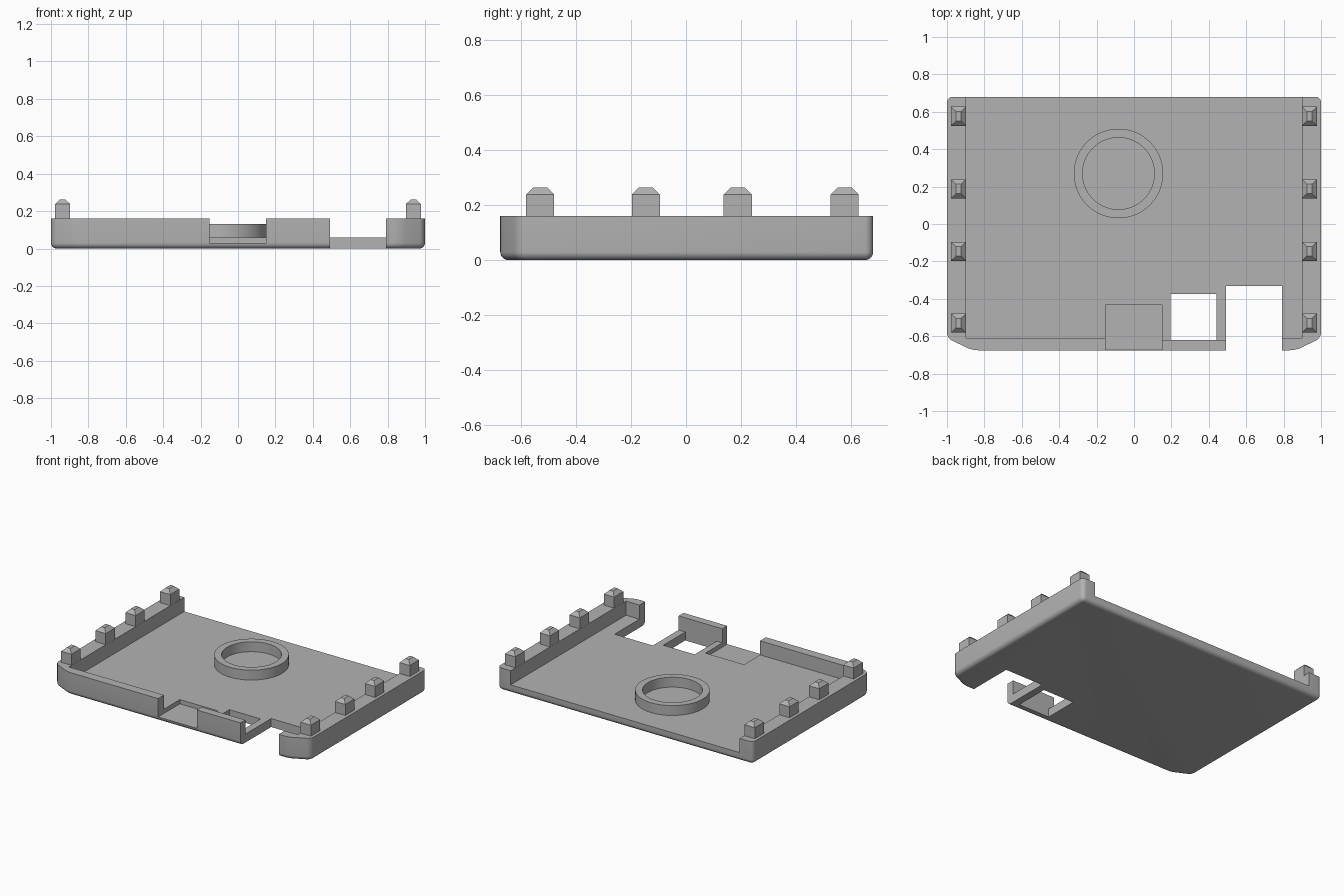
import bpy, bmesh, math
from mathutils import Matrix

cube = bpy.data.objects.get("Cube")
if cube:
    bpy.data.objects.remove(cube, do_unlink=True)

# One plain grey plastic
grey = bpy.data.materials.new("grey plastic")
grey.use_nodes = True
colour = (0.45, 0.45, 0.45, 1)
grey.diffuse_color = colour
grey.node_tree.nodes["Principled BSDF"].inputs["Base Color"].default_value = colour

FLOOR, RIM, BACK, FRONT = 0.06, 0.16, 0.68, -0.675


def make_object(name, bm):
    bmesh.ops.recalc_face_normals(bm, faces=bm.faces)
    mesh = bpy.data.meshes.new(name)
    bm.to_mesh(mesh)
    bm.free()
    mesh.materials.append(grey)
    ob = bpy.data.objects.new(name, mesh)
    bpy.context.collection.objects.link(ob)
    return ob


def smooth(ob):
    bpy.ops.object.select_all(action='DESELECT')
    ob.select_set(True)
    bpy.context.view_layer.objects.active = ob
    bpy.ops.object.shade_smooth_by_angle(angle=math.radians(35))


def cut(target, x0, x1, y0, y1, z0, z1):
    """Remove an axis-aligned block from the target."""
    bm = bmesh.new()
    place = Matrix.Translation(((x0 + x1) / 2, (y0 + y1) / 2, (z0 + z1) / 2))
    size = Matrix.Diagonal((x1 - x0, y1 - y0, z1 - z0, 1))
    bmesh.ops.create_cube(bm, size=1, matrix=place @ size)
    cutter = make_object("cutter", bm)
    cutter.hide_render = True
    mod = target.modifiers.new("cut", 'BOOLEAN')
    mod.operation = 'DIFFERENCE'
    mod.solver = 'EXACT'
    mod.object = cutter
    bpy.context.view_layer.objects.active = target
    bpy.ops.object.modifier_apply(modifier=mod.name)
    bpy.data.objects.remove(cutter, do_unlink=True)


# Tray: chamfered outline, extruded, with rounded corners and bottom edge
half = [(0.865, FRONT), (1, -0.61), (1, BACK)]
outline = half + [(-x, y) for x, y in reversed(half)]
bm = bmesh.new()
base = bm.faces.new([bm.verts.new((x, y, 0)) for x, y in outline])
top = bmesh.ops.extrude_face_region(bm, geom=[base])["geom"]
for v in top:
    if isinstance(v, bmesh.types.BMVert):
        v.co.z = RIM
bmesh.ops.recalc_face_normals(bm, faces=bm.faces)
upright = [e for e in bm.edges if abs(e.verts[0].co.z - e.verts[1].co.z) > 0.1]
bmesh.ops.bevel(bm, geom=upright, offset=0.03, segments=6, profile=0.5, affect='EDGES')
bottom = [e for e in bm.edges if all(v.co.z < 0.001 for v in e.verts)]
bmesh.ops.bevel(bm, geom=bottom, offset=0.03, segments=6, profile=0.5, affect='EDGES')
tray = make_object("tray", bm)

# Open-backed interior, then the openings along the front
cut(tray, -0.897, 0.897, -0.61, 1, FLOOR, 1)
cut(tray, 0.1, 0.6, -0.62, -0.5, FLOOR, 1)        # thinner wall by the window
cut(tray, -0.153, 0.15, -1, -0.432, 0.03, 1)      # port recess
cut(tray, 0.195, 0.44, -0.62, -0.375, -1, 1)      # floor window
cut(tray, 0.492, 0.792, -1, -0.332, -1, 1)        # deep notch
smooth(tray)

# Raised ring on the floor
bm = bmesh.new()
section = [(0.192, FLOOR - 0.01), (0.239, FLOOR - 0.01), (0.239, 0.13), (0.192, 0.13)]
face = bm.faces.new([bm.verts.new((r, 0, z)) for r, z in section])
bmesh.ops.spin(bm, geom=list(face.edges) + list(face.verts), cent=(0, 0, 0),
               axis=(0, 0, 1), angle=math.tau, steps=72)
bm.faces.remove(face)
bmesh.ops.remove_doubles(bm, verts=bm.verts, dist=0.0005)
bmesh.ops.translate(bm, verts=bm.verts, vec=(-0.083, 0.27, 0))
smooth(make_object("floor_ring", bm))

# Pegs with tapered tips along both side walls
for side, label in ((1, "left"), (-1, "right")):
    for i, y in enumerate((-0.53, -0.146, 0.188, 0.576)):
        bm = bmesh.new()
        loops = []
        for w, d, z in ((0.04, 0.051, RIM - 0.01), (0.04, 0.051, 0.238), (0.014, 0.026, 0.263)):
            loops.append([bm.verts.new((side * 0.938 + sx * w, y + sy * d, z))
                          for sx, sy in ((-1, -1), (1, -1), (1, 1), (-1, 1))])
        for low, high in zip(loops, loops[1:]):
            for k in range(4):
                n = (k + 1) % 4
                bm.faces.new((low[k], low[n], high[n], high[k]))
        bm.faces.new(loops[0])
        bm.faces.new(loops[-1])
        make_object(f"{label}_peg_{i + 1}", bm)
